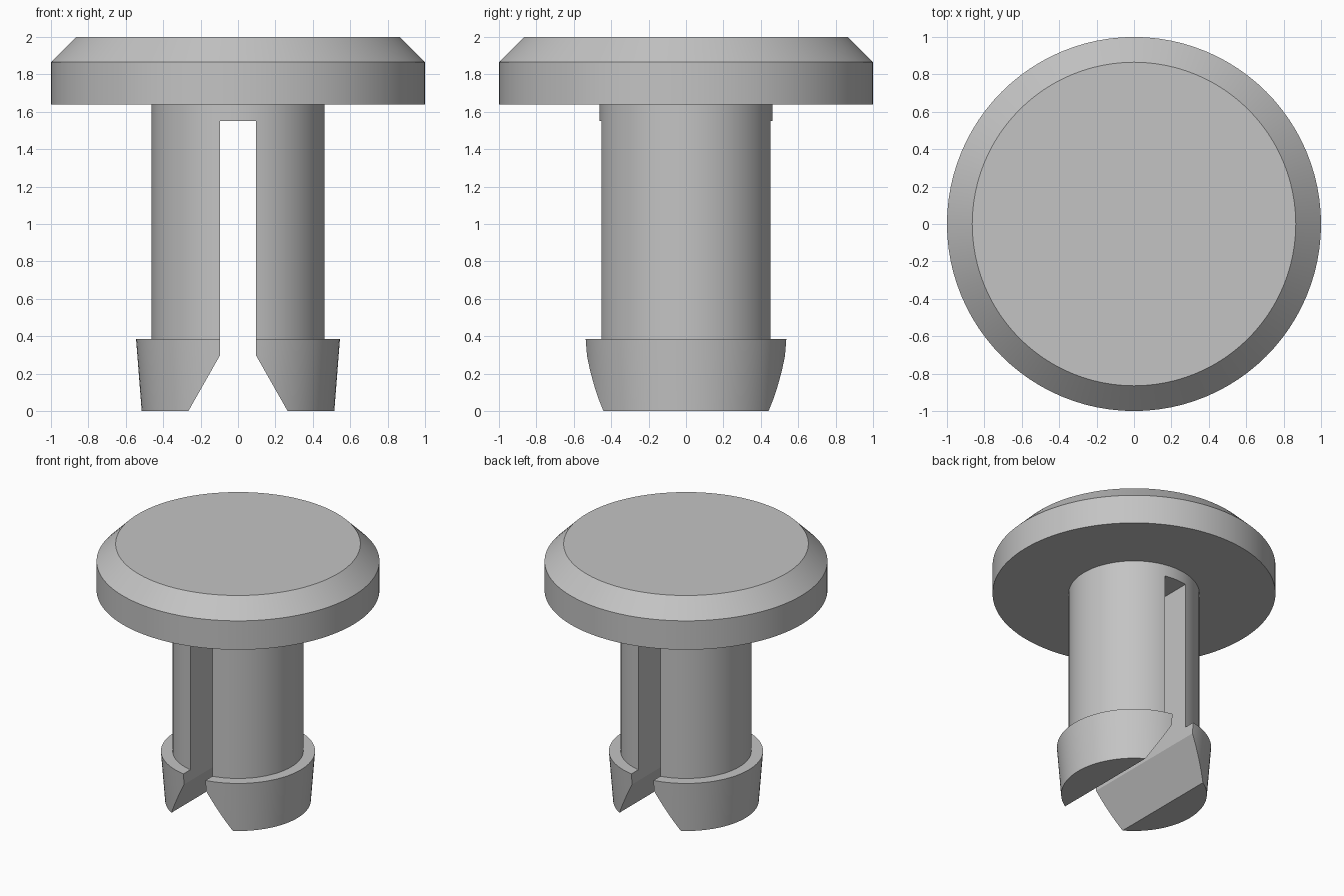
import bpy
import bmesh
import math

SEGMENTS = 96

if "Cube" in bpy.data.objects:
    bpy.data.objects.remove(bpy.data.objects["Cube"], do_unlink=True)

grey = bpy.data.materials.new("plain grey")
grey.use_nodes = True
grey.diffuse_color = (0.55, 0.55, 0.55, 1)
grey.node_tree.nodes["Principled BSDF"].inputs["Base Color"].default_value = grey.diffuse_color


def make_object(name, bm):
    bmesh.ops.recalc_face_normals(bm, faces=bm.faces)
    mesh = bpy.data.meshes.new(name)
    bm.to_mesh(mesh)
    bm.free()
    mesh.materials.append(grey)
    obj = bpy.data.objects.new(name, mesh)
    bpy.context.collection.objects.link(obj)
    return obj


def lathe(name, profile):
    """Closed solid of revolution from (radius, z) points, bottom to top."""
    bm = bmesh.new()
    rings = []
    for r, z in profile:
        angles = [2 * math.pi * i / SEGMENTS for i in range(SEGMENTS)]
        rings.append([bm.verts.new((r * math.cos(a), r * math.sin(a), z)) for a in angles])
    for low, high in zip(rings, rings[1:]):
        for i in range(SEGMENTS):
            j = (i + 1) % SEGMENTS
            bm.faces.new((low[i], low[j], high[j], high[i]))
    bm.faces.new(rings[0])
    bm.faces.new(rings[-1])
    return make_object(name, bm)


def prism(name, outline, depth):
    """Outline of (x, z) points extruded along y."""
    bm = bmesh.new()
    face = bm.faces.new([bm.verts.new((x, -depth, z)) for x, z in outline])
    new = bmesh.ops.extrude_face_region(bm, geom=[face])["geom"]
    moved = [v for v in new if isinstance(v, bmesh.types.BMVert)]
    bmesh.ops.translate(bm, verts=moved, vec=(0, 2 * depth, 0))
    return make_object(name, bm)


# One-piece fastener: tapered barb, shank, flat-topped bevelled head
fastener = lathe("push_fastener", [
    (0.515, 0), (0.545, 0.385),
    (0.462, 0.385), (0.462, 1.64),
    (1.0, 1.64), (1.0, 1.865), (0.865, 2.0),
])

# Slot that splits the shank into two legs, flaring at the tip
half_slot = [(0.322, -0.1), (0.095, 0.3), (0.095, 1.55)]
outline = half_slot + [(-x, z) for x, z in reversed(half_slot)]
slot = prism("slot_cutter", outline, 0.8)
slot.hide_render = True

cut = fastener.modifiers.new("slot", "BOOLEAN")
cut.operation = "DIFFERENCE"
cut.solver = "EXACT"
cut.object = slot

bpy.ops.object.select_all(action="DESELECT")
fastener.select_set(True)
bpy.context.view_layer.objects.active = fastener
bpy.ops.object.modifier_apply(modifier=cut.name)
bpy.data.objects.remove(slot, do_unlink=True)

bpy.ops.object.shade_smooth_by_angle(angle=math.radians(20))
